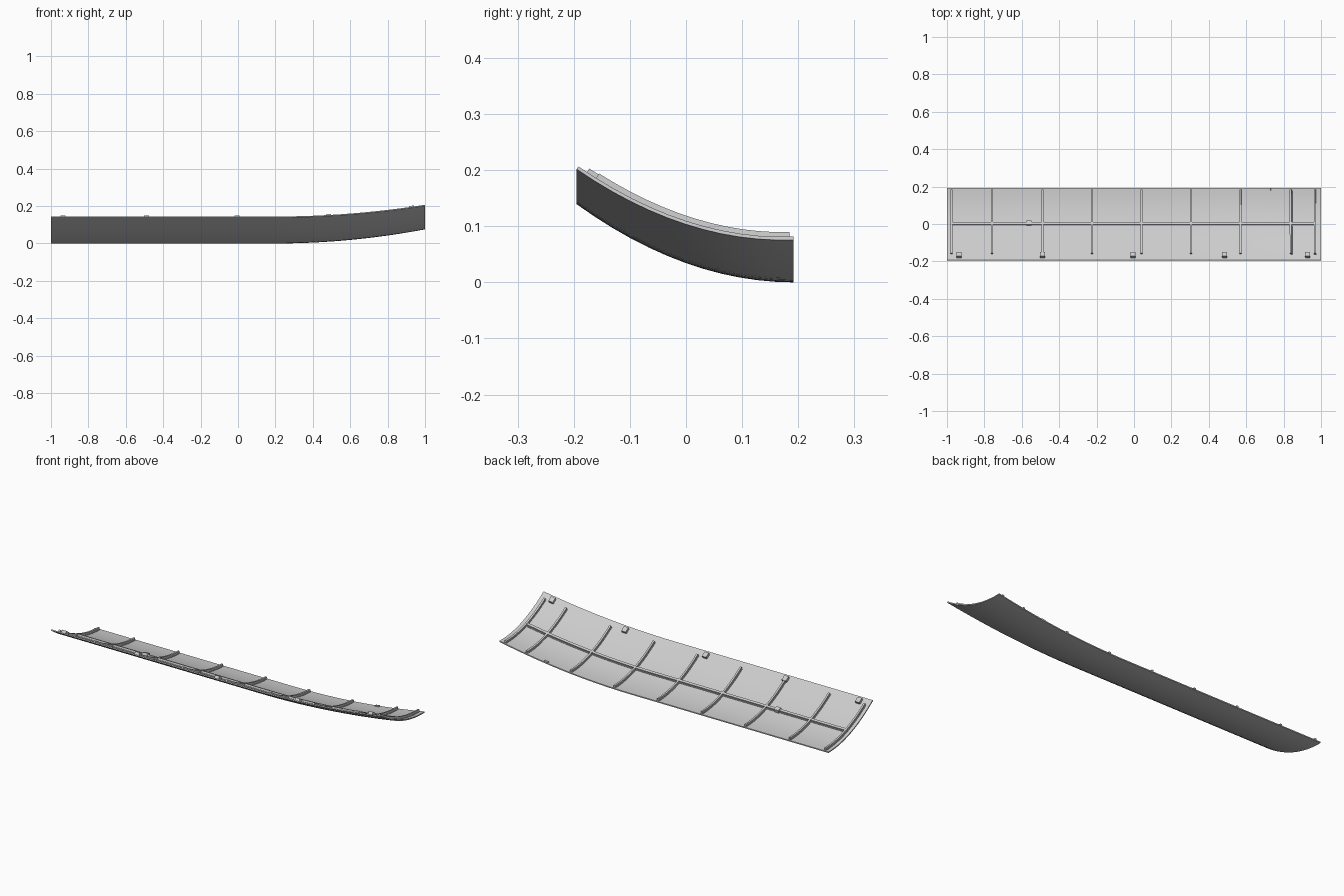
import bpy, bmesh
from mathutils import Vector

if "Cube" in bpy.data.objects:
    bpy.data.objects.remove(bpy.data.objects["Cube"])


# Outer face of the panel: curved across y, sweeping upward towards +x
def height(x, y):
    t = max(0.0, (x - 0.2) / 0.8)
    return 0.93 * (0.192 - y) ** 2 + (0.069 + 0.034 * y) * t * t


def point(x, y, h):
    e = 0.002
    dx = (height(x + e, y) - height(x - e, y)) / (2 * e)
    dy = (height(x, y + e) - height(x, y - e)) / (2 * e)
    n = Vector((-dx, -dy, 1)).normalized()
    return Vector((x, y, height(x, y))) + n * h


# Solid slab that follows the panel surface between heights h0 and h1
def slab(name, x0, x1, y0, y1, h0, h1, nx=1, ny=1):
    bm = bmesh.new()
    grid = {}
    for i in range(nx + 1):
        for j in range(ny + 1):
            x = x0 + (x1 - x0) * i / nx
            y = y0 + (y1 - y0) * j / ny
            for k, h in enumerate((h0, h1)):
                grid[i, j, k] = bm.verts.new(point(x, y, h))

    def quad(*keys):
        bm.faces.new([grid[k] for k in keys])

    for i in range(nx):
        for j in range(ny):
            for k in (0, 1):
                quad((i, j, k), (i + 1, j, k), (i + 1, j + 1, k), (i, j + 1, k))
        for j in (0, ny):
            quad((i, j, 0), (i + 1, j, 0), (i + 1, j, 1), (i, j, 1))
    for j in range(ny):
        for i in (0, nx):
            quad((i, j, 0), (i, j + 1, 0), (i, j + 1, 1), (i, j, 1))
    bmesh.ops.recalc_face_normals(bm, faces=bm.faces)
    mesh = bpy.data.meshes.new(name)
    bm.to_mesh(mesh)
    bm.free()
    ob = bpy.data.objects.new(name, mesh)
    bpy.context.collection.objects.link(ob)
    bpy.ops.object.select_all(action='DESELECT')
    ob.select_set(True)
    bpy.context.view_layer.objects.active = ob
    bpy.ops.object.shade_smooth_by_angle(angle=0.5)
    return ob


SKIN = 0.006

# Curved outer skin
slab("panel_skin", -1, 1, -0.195, 0.192, 0, SKIN, 40, 12)

# Cross ribs: a wide foot flange with a narrower raised web
for i, x in enumerate((-0.975, -0.76, -0.49, -0.225, 0.04, 0.305, 0.57, 0.84, 0.97)):
    slab(f"cross_rib_foot_{i}", x - 0.007, x + 0.007, -0.165, 0.187,
         SKIN - 0.002, SKIN + 0.003, 1, 12)
    slab(f"cross_rib_{i}", x - 0.005, x + 0.005, -0.165, 0.185,
         SKIN - 0.002, SKIN + 0.013, 1, 12)

# Lengthwise stringer along the middle
slab("stringer_foot", -0.975, 0.97, -0.013, 0.008, SKIN - 0.002, SKIN + 0.003, 40, 1)
slab("stringer", -0.975, 0.97, -0.008, 0.005, SKIN - 0.002, SKIN + 0.012, 40, 1)

# Mounting blocks along the upper edge
for i, x in enumerate((-0.935, -0.49, -0.005, 0.485, 0.93)):
    slab(f"mount_block_{i}", x - 0.013, x + 0.013, -0.184, -0.16,
         SKIN - 0.002, SKIN + 0.015)

# Small fittings on the stringer and lower edge
slab("stringer_clip", -0.575, -0.547, -0.012, 0.012, SKIN - 0.002, SKIN + 0.018)
slab("edge_clip", 0.708, 0.732, 0.178, 0.19, SKIN - 0.002, SKIN + 0.005)
